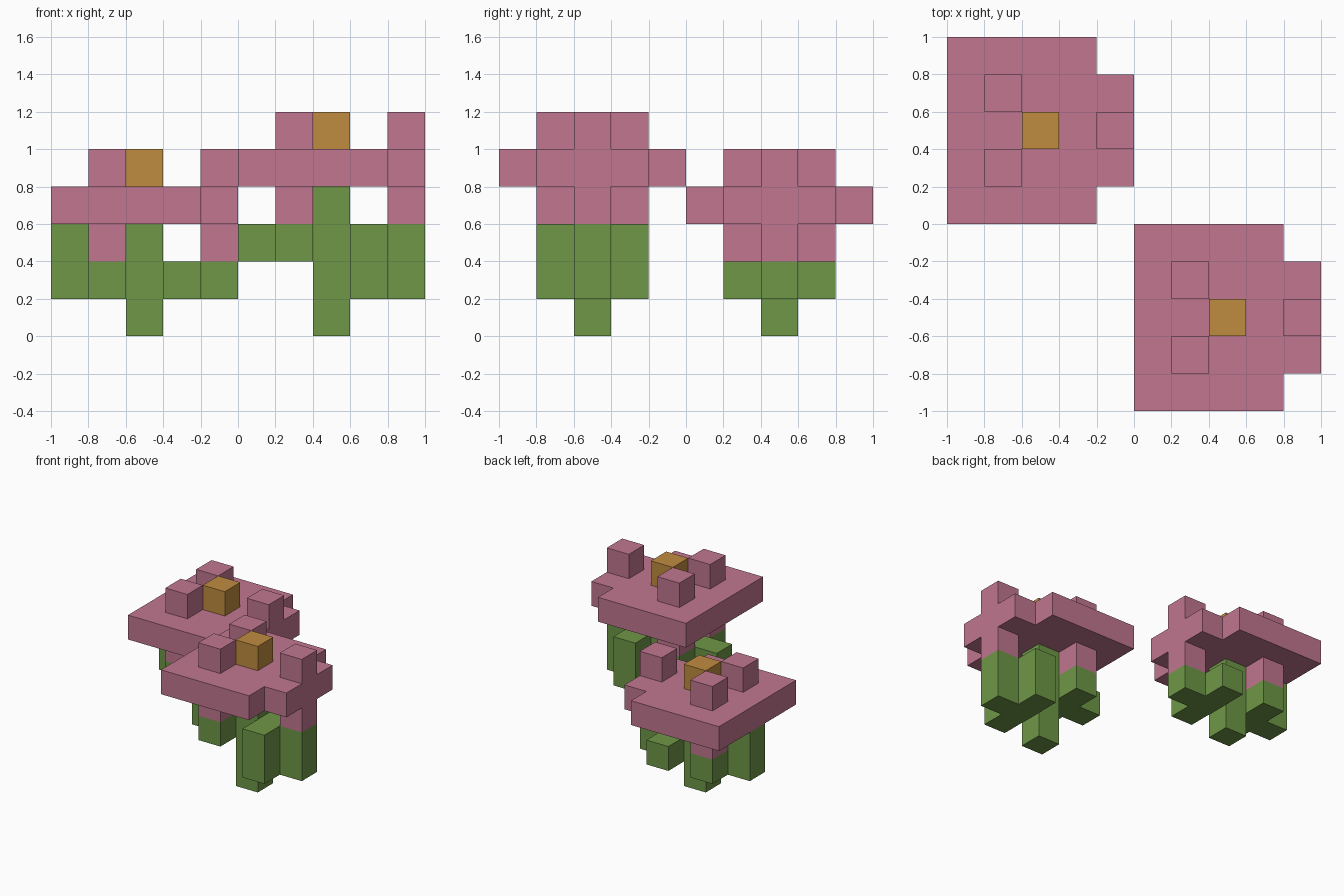
import bpy
import bmesh
from mathutils import Matrix, Vector

if "Cube" in bpy.data.objects:
    bpy.data.objects.remove(bpy.data.objects["Cube"], do_unlink=True)

CELL = 0.2
SIDES = [Vector(d) for d in
         ((1, 0, 0), (-1, 0, 0), (0, 1, 0), (0, -1, 0), (0, 0, 1), (0, 0, -1))]


def material(name, color):
    mat = bpy.data.materials.new(name)
    mat.use_nodes = True
    mat.diffuse_color = (*color, 1)
    for node in mat.node_tree.nodes:
        if node.type == "BSDF_PRINCIPLED":
            node.inputs["Base Color"].default_value = (*color, 1)
    return mat


PINK = material("petal pink", (0.533, 0.181, 0.279))
GREEN = material("leaf green", (0.156, 0.309, 0.063))
GOLD = material("pollen gold", (0.527, 0.262, 0.051))


def column(x, y, bottom, top):
    """Cells of one upright column, in grid steps."""
    return {(x, y, z) for z in range(bottom, top)}


def block_part(name, cells, origin, mat):
    """Skin a set of grid cells, leaving out the walls between them."""
    bm = bmesh.new()
    for cell in cells:
        center = Vector(cell) + Vector((0.5, 0.5, 0.5))
        for side in SIDES:
            if tuple(int(c) for c in Vector(cell) + side) in cells:
                continue
            u = Vector((side.y, side.z, side.x))
            v = side.cross(u)
            corners = [center + (side + a * u + b * v) / 2
                       for a, b in ((-1, -1), (1, -1), (1, 1), (-1, 1))]
            bm.faces.new([bm.verts.new(c * CELL) for c in corners])
    bmesh.ops.remove_doubles(bm, verts=bm.verts, dist=0.001)
    bmesh.ops.dissolve_limit(bm, angle_limit=0.01, verts=bm.verts, edges=bm.edges)
    bmesh.ops.transform(bm, matrix=Matrix.Translation(origin), verts=bm.verts)
    mesh = bpy.data.meshes.new(name)
    bm.to_mesh(mesh)
    bm.free()
    mesh.materials.append(mat)
    obj = bpy.data.objects.new(name, mesh)
    bpy.context.collection.objects.link(obj)


def flower(prefix, origin, head, back_leaf, inner_leaf, side_leaf):
    """head is the petal level; each leaf is a (bottom, top) range."""
    knobs = [(1, 1), (1, 3), (4, 2)]

    # Petal plate with two clipped corners, knobs above and below it
    petals = {(x, y, head) for x in range(5) for y in range(5)
              if not (x == 4 and y in (0, 4))}
    for x, y in knobs:
        petals |= column(x, y, head - 1, head + 2)
    block_part(prefix + "_petals", petals, origin, PINK)

    # Stem with leaves spreading to either side
    greens = column(2, 2, 0, head) | column(0, 2, *back_leaf)
    for y in (1, 2, 3):
        greens |= column(1, y, *inner_leaf) | column(3, y, *side_leaf)
    greens |= column(4, 2, side_leaf[0], head - 1)
    block_part(prefix + "_stem_and_leaves", greens, origin, GREEN)

    # Pollen cube
    block_part(prefix + "_pollen", column(2, 2, head + 1, head + 2), origin, GOLD)


flower("tall_flower", (0, -1, 0), 4, (2, 3), (2, 3), (1, 3))
flower("short_flower", (-1, 0, 0), 3, (1, 3), (1, 2), (1, 2))
